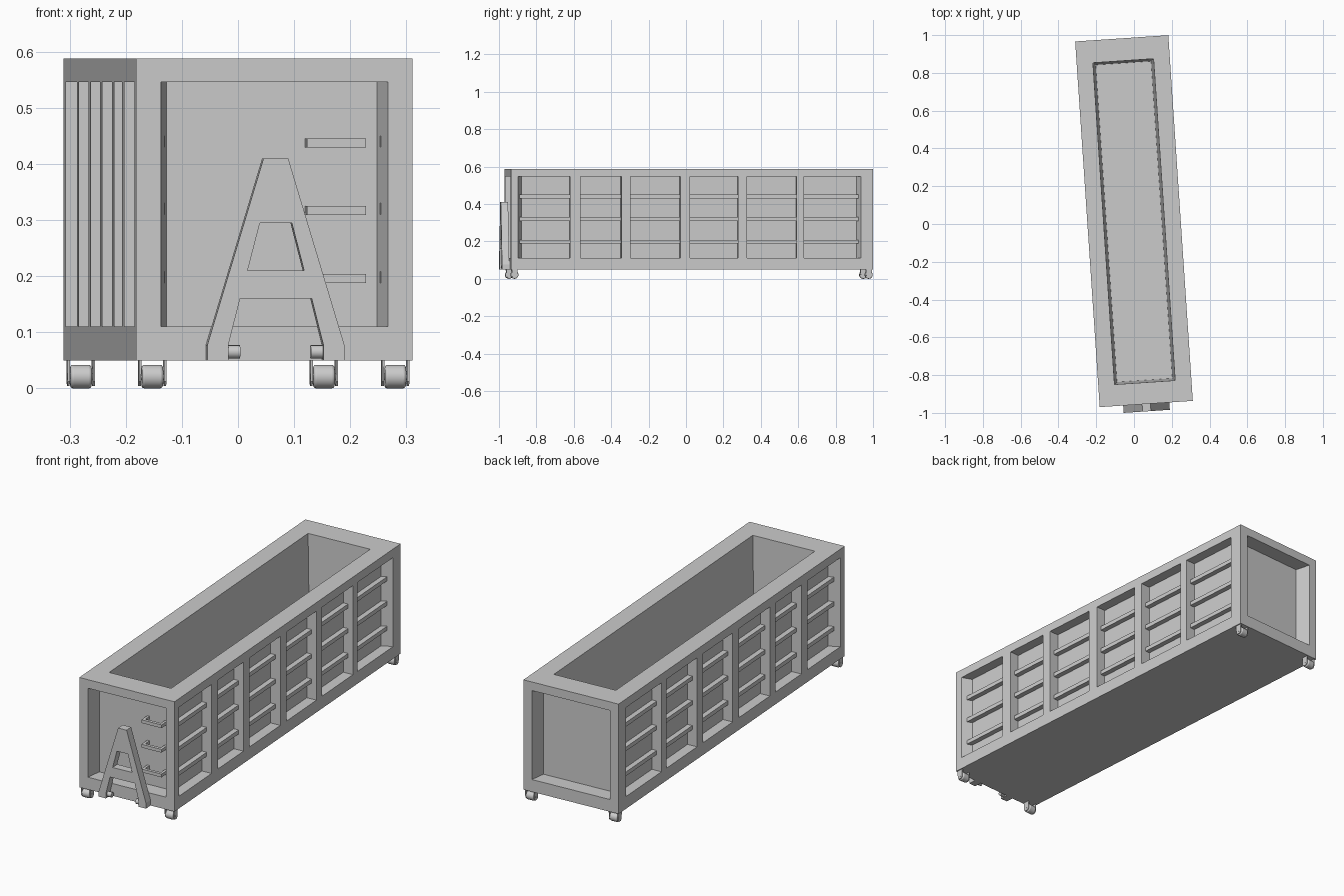
import bpy, bmesh, math
from mathutils import Matrix, Vector

if "Cube" in bpy.data.objects:
    bpy.data.objects.remove(bpy.data.objects["Cube"])

W, L, Z0, Z1 = 0.247, 0.970, 0.05, 0.588      # half width, half length, bottom, top
BASE = Matrix.Translation((0, 0.015, 0)) @ Matrix.Rotation(math.radians(3.84), 4, 'Z')


def finish(name, bm):
    bmesh.ops.recalc_face_normals(bm, faces=bm.faces)
    me = bpy.data.meshes.new(name)
    bm.to_mesh(me)
    bm.free()
    ob = bpy.data.objects.new(name, me)
    bpy.context.collection.objects.link(ob)
    ob.matrix_world = BASE
    return ob


def add_box(bm, x, y, z):
    size = Vector((abs(x[1] - x[0]), abs(y[1] - y[0]), abs(z[1] - z[0])))
    mid = Vector((sum(x) / 2, sum(y) / 2, sum(z) / 2))
    bmesh.ops.create_cube(bm, size=1, matrix=Matrix.Translation(mid) @ Matrix.Diagonal((*size, 1)))


def add_cyl(bm, centre, r, length, seg=24):
    m = Matrix.Translation(centre) @ Matrix.Rotation(math.pi / 2, 4, 'Y')
    bmesh.ops.create_cone(bm, cap_ends=True, segments=seg, radius1=r, radius2=r, depth=length, matrix=m)


def add_prism(bm, axis_pts, offset):
    face = bm.faces.new([bm.verts.new(p) for p in axis_pts])
    ext = bmesh.ops.extrude_face_region(bm, geom=[face])
    bmesh.ops.translate(bm, vec=offset, verts=[v for v in ext['geom'] if isinstance(v, bmesh.types.BMVert)])


def rect(u0, u1, v0, v1):
    return [(u0, v0), (u1, v0), (u1, v1), (u0, v1)]


def recessed_side(bm, put, outer, inner, taper_u, taper_v, depth):
    """Frame ring, sloped recess walls and recessed panel."""
    u0, u1, v0, v1 = inner
    deep = (u0 + taper_u, u1 - taper_u, v0 + taper_v, v1 - taper_v)
    loops = [[bm.verts.new(put(u, v, d)) for u, v in rect(*r)]
             for r, d in ((outer, 0), (inner, 0), (deep, depth))]
    for a, b in zip(loops, loops[1:]):
        for i in range(4):
            j = (i + 1) % 4
            bm.faces.new((a[i], a[j], b[j], b[i]))
    bm.faces.new(loops[2])


# Container body: five recessed sides and a flat underside
RZ = (0.11, 0.546)
bm = bmesh.new()
for s in (-1, 1):
    recessed_side(bm, lambda u, v, d: (u, s * (L - d), v), (-W, W, Z0, Z1),
                  (-0.203, 0.203, *RZ), 0.015, 0.0, 0.075)
    recessed_side(bm, lambda u, v, d: (s * (W - d), u, v), (-L, L, Z0, Z1),
                  (-0.932, 0.906, *RZ), 0.021, 0.0, 0.05)
recessed_side(bm, lambda u, v, d: (u, v, Z1 - d), (-W, W, -L, L),
              (-0.161, 0.161, -0.856, 0.851), 0.014, 0.012, 0.485)
bm.faces.new([bm.verts.new((x, y, Z0)) for x, y in rect(-W, W, -L, L)])
bmesh.ops.remove_doubles(bm, verts=bm.verts, dist=1e-5)
finish("container_body", bm)

# Upright ribs and horizontal rails on both long sides
ribs, rails = bmesh.new(), bmesh.new()
for s in (-1, 1):
    for y0, y1 in ((-0.652, -0.598), (-0.378, -0.328), (-0.062, -0.009), (0.248, 0.296), (0.561, 0.602)):
        add_box(ribs, (s * (W - 0.052), s * W), (y0, y1), RZ)
    for z in (0.198, 0.32, 0.44):
        add_box(rails, (s * (W - 0.055), s * (W - 0.025)), (-0.921, 0.895), (z - 0.01, z + 0.01))
finish("side_ribs", ribs)
finish("side_rails", rails)

# Lifting frame on the front: outer half-profile mirrored, with a trapezoid window
yf, yb = -1.009, -0.970
half = [(0.022, 0.41), (0.1225, 0.077), (0.1225, 0.05), (0.085, 0.05), (0.085, 0.077), (0.064, 0.16)]
upper_out, upper_in = half[0], (0.0285, 0.295)
low_in = (0.0505, 0.21)
bm = bmesh.new()
for s in (-1, 1):
    leg = [half[0], half[1], half[2], half[3], half[4], half[5], low_in, upper_in]
    add_prism(bm, [(s * x, yf, z) for x, z in leg], (0, yb - yf, 0))
for a, b in ((half[5], low_in), (upper_in, half[0])):       # crossbar and top plate
    add_prism(bm, [(-a[0], yf, a[1]), (a[0], yf, a[1]), (b[0], yf, b[1]), (-b[0], yf, b[1])],
              (0, yb - yf, 0))
# Weld the four pieces, dropping the faces hidden between them
bmesh.ops.remove_doubles(bm, verts=bm.verts, dist=1e-5)
seen = {}
for f in bm.faces:
    seen.setdefault(frozenset(f.verts), []).append(f)
bmesh.ops.delete(bm, geom=[f for fs in seen.values() if len(fs) > 1 for f in fs], context='FACES_ONLY')
finish("lifting_frame", bm)

# Small rollers at the feet of the lifting frame
bm = bmesh.new()
for s in (-1, 1):
    add_cyl(bm, (s * 0.076, -0.99, 0.065), 0.012, 0.026, 16)
ob = finish("frame_rollers", bm)

# Ladder steps in the front recess
bm = bmesh.new()
for z in (0.196, 0.317, 0.437):
    zz = (z - 0.008, z + 0.008)
    add_box(bm, (0.06, 0.165), (-0.945, -0.93), zz)
    for x in (0.06, 0.153):
        add_box(bm, (x, x + 0.012), (-0.932, -0.89), zz)
finish("ladder_steps", bm)

# Four casters: wheel, axle and a pair of tapered fork plates
wheels, forks = bmesh.new(), bmesh.new()
for sx in (-1, 1):
    for sy in (-1, 1):
        cx, cy = sx * 0.217, sy * 0.949
        add_cyl(wheels, (cx, cy, 0.021), 0.021, 0.038)
        add_cyl(forks, (cx, cy, 0.021), 0.006, 0.05, 12)
        for s in (-1, 1):
            prof = [(-0.016, 0.051), (0.016, 0.051), (0.014, 0.012), (0.007, 0.004), (-0.007, 0.004), (-0.014, 0.012)]
            add_prism(forks, [(cx + s * 0.0205, cy + y, z) for y, z in prof], (s * 0.004, 0, 0))
finish("caster_forks", forks)
wheel_ob = finish("caster_wheels", wheels)
bev = wheel_ob.modifiers.new("rounded_rim", 'BEVEL')
bev.width, bev.segments, bev.limit_method = 0.005, 3, 'ANGLE'
bev.angle_limit = math.radians(40)

# Smooth only the round parts
for o in (wheel_ob, ob):
    bpy.ops.object.select_all(action='DESELECT')
    o.select_set(True)
    bpy.context.view_layer.objects.active = o
    bpy.ops.object.shade_smooth_by_angle(angle=math.radians(35))
